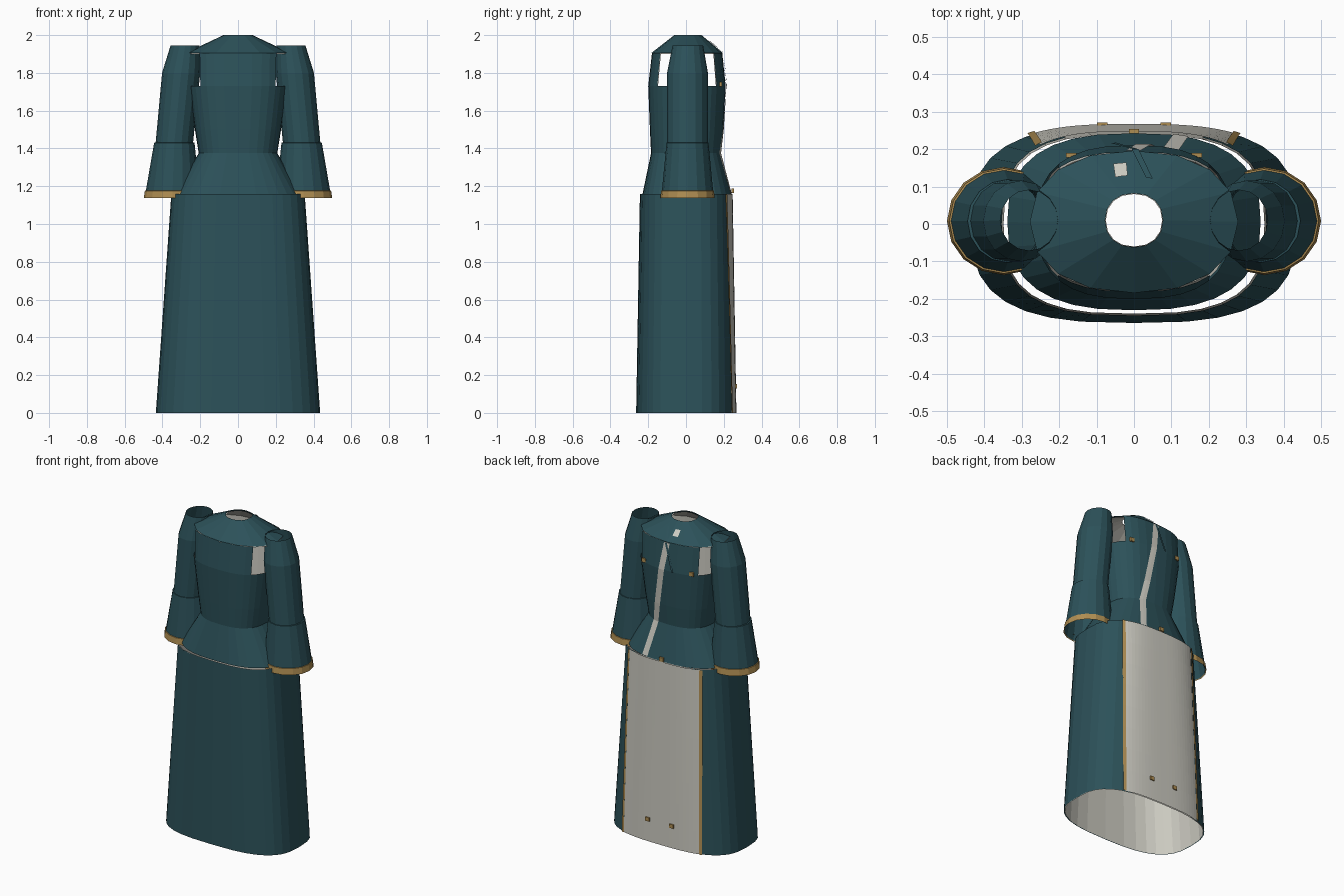
import bpy, bmesh, math

if "Cube" in bpy.data.objects:
    bpy.data.objects.remove(bpy.data.objects["Cube"])


def material(name, rgb):
    m = bpy.data.materials.new(name)
    m.diffuse_color = (*rgb, 1)
    m.use_nodes = True
    m.node_tree.nodes["Principled BSDF"].inputs["Base Color"].default_value = m.diffuse_color
    return m


TEAL = material("teal_cloth", (0.025, 0.083, 0.101))
PALE = material("pale_lining", (0.60, 0.59, 0.53))
GOLD = material("gold_trim", (0.43, 0.27, 0.085))
SKIRT_N, BODICE_N, YOKE_N = 2.9, 2.6, 2.2  # squareness of the ovals


def finish(name, bm, mat):
    me = bpy.data.meshes.new(name)
    bm.to_mesh(me)
    bm.free()
    me.materials.append(mat)
    ob = bpy.data.objects.new(name, me)
    bpy.context.collection.objects.link(ob)
    return ob


def loft(name, prof, mat, segs=32, n=2.0, grow=0.0, drop=0.0, keep=None):
    """Open tube through rounded oval sections (z, cx, cy, rx, ry)."""
    bm = bmesh.new()
    rings = []
    for z, cx, cy, rx, ry in prof:
        ring = []
        for i in range(segs):
            c, s = math.cos(math.tau * i / segs), math.sin(math.tau * i / segs)
            x = cx + math.copysign(abs(c) ** (2 / n), c) * (rx + grow)
            y = cy + math.copysign(abs(s) ** (2 / n), s) * (ry + grow)
            ring.append(bm.verts.new((x, y, z - drop)))
        rings.append(ring)
    for k in range(len(rings) - 1):
        a, b = rings[k], rings[k + 1]
        for i in range(segs):
            j = (i + 1) % segs
            if keep is None or keep(k, i):
                bm.faces.new((a[i], a[j], b[j], b[i]))
    return finish(name, bm, mat)


def surface_y(prof, x, z, n):
    """Depth of the +y side of a lofted part."""
    for lo, hi in zip(prof, prof[1:]):
        if z <= hi[0] + 1e-6:
            break
    t = (z - lo[0]) / (hi[0] - lo[0])
    _, cx, cy, rx, ry = [p + (q - p) * t for p, q in zip(lo, hi)]
    return cy + ry * max(0, 1 - abs((x - cx) / rx) ** n) ** (1 / n)


def plate(name, prof, path, mat, offset, n, cols=2):
    """Thin sheet that follows a part; path rows are (z, x0, x1)."""
    bm = bmesh.new()
    rows = []
    for z, x0, x1 in path:
        xs = [x0 + (x1 - x0) * i / cols for i in range(cols + 1)]
        rows.append([bm.verts.new((x, surface_y(prof, x, z, n) + offset, z)) for x in xs])
    for a, b in zip(rows, rows[1:]):
        for i in range(cols):
            bm.faces.new((a[i + 1], a[i], b[i], b[i + 1]))
    return finish(name, bm, mat)


def button(name, x, y, z):
    bm = bmesh.new()
    bmesh.ops.create_cube(bm, size=1)
    bmesh.ops.scale(bm, vec=(0.028, 0.012, 0.024), verts=bm.verts)
    bmesh.ops.translate(bm, vec=(x, y, z), verts=bm.verts)
    finish(name, bm, GOLD)


# Long skirt, open down one side, with its lining
skirt = [(0, 0, 0, .435, .264), (1.16, 0, 0, .353, .244)]
loft("skirt", skirt, TEAL, n=SKIRT_N, keep=lambda k, i: not 6 <= i <= 9)
loft("skirt_lining", skirt, PALE, n=SKIRT_N, grow=-.005)

# Pale panel in the skirt opening, edged with gold
heights = [1.16 * i / 8 for i in range(9)]


def opening(z, half):
    return half - .02 * z / 1.16


plate("skirt_panel", skirt, [(z, -opening(z, .27), opening(z, .27)) for z in heights],
      PALE, .003, SKIRT_N, 24)
for side in (-1, 1):
    trim = [(z, *sorted((side * opening(z, .266), side * opening(z, .284)))) for z in heights]
    plate("skirt_edge_trim", skirt, trim, GOLD, .008, SKIRT_N)

# Fitted bodice with flared hem and open armholes
bodice = [(1.16, 0, .006, .338, .236), (1.375, 0, 0, .208, .185),
          (1.5, 0, .003, .228, .194), (1.73, 0, .005, .260, .205),
          (1.905, 0, .006, .265, .186)]


def armholes(k, i):
    return k < 3 or 4 <= i % 16 < 12


loft("bodice", bodice, TEAL, n=BODICE_N, keep=armholes)
loft("bodice_lining", bodice, PALE, n=BODICE_N, grow=-.005, keep=armholes)

# Shoulder yoke with neck hole
yoke = [(1.905, 0, .006, .278, .190), (2.0, 0, .01, .077, .072)]
loft("yoke", yoke, TEAL, segs=16, n=YOKE_N)
loft("yoke_lining", yoke, PALE, segs=16, n=YOKE_N, drop=.006, grow=-.002)

# Slanting bodice opening and neckline details
centre = [(1.165, .125), (1.375, .085), (1.5, .064), (1.73, .026), (1.9, -.002)]
plate("bodice_opening", bodice, [(z, x - .02, x + .02) for z, x in centre],
      PALE, .004, BODICE_N)
plate("lapel_fold", bodice, [(1.73, -.062, -.048), (1.9, -.005, .009)], TEAL, .008, BODICE_N)
plate("collar_fold", yoke, [(1.908, -.006, .012), (1.97, .032, .05)], TEAL, .008, YOKE_N)
plate("collar_patch", yoke, [(1.938, -.055, -.02), (1.967, -.05, -.017)], PALE, .008, YOKE_N)

# Sleeves with flared, gold-edged cuffs
for side, word in ((-1, "left"), (1, "right")):
    def mirrored(p):
        return [(z, side * cx, cy, rx, ry) for z, cx, cy, rx, ry in p]
    upper = mirrored([(1.39, .338, .008, .094, .105), (1.43, .337, .008, .099, .108),
                      (1.8, .301, .008, .101, .108), (1.945, .280, .010, .077, .081)])
    flare = mirrored([(1.14, .348, .008, .146, .139), (1.43, .337, .008, .107, .111),
                      (1.431, .337, .008, .098, .107)])
    band = mirrored([(1.137, .348, .008, .151, .144), (1.176, .347, .008, .146, .140),
                     (1.177, .347, .008, .141, .135)])
    loft(word + "_sleeve", upper, TEAL, segs=16)
    loft(word + "_sleeve_flare", flare, TEAL, segs=16)
    loft(word + "_cuff_trim", band, GOLD, segs=16)

# Gold buttons
for side in (-1, 1):
    button("chest_button", side * .168, surface_y(bodice, .168, 1.74, BODICE_N) + .003, 1.74)
    button("skirt_button", side * .085, surface_y(skirt, .085, .14, SKIRT_N) + .004, .14)
button("hem_button", 0, .247, 1.175)
